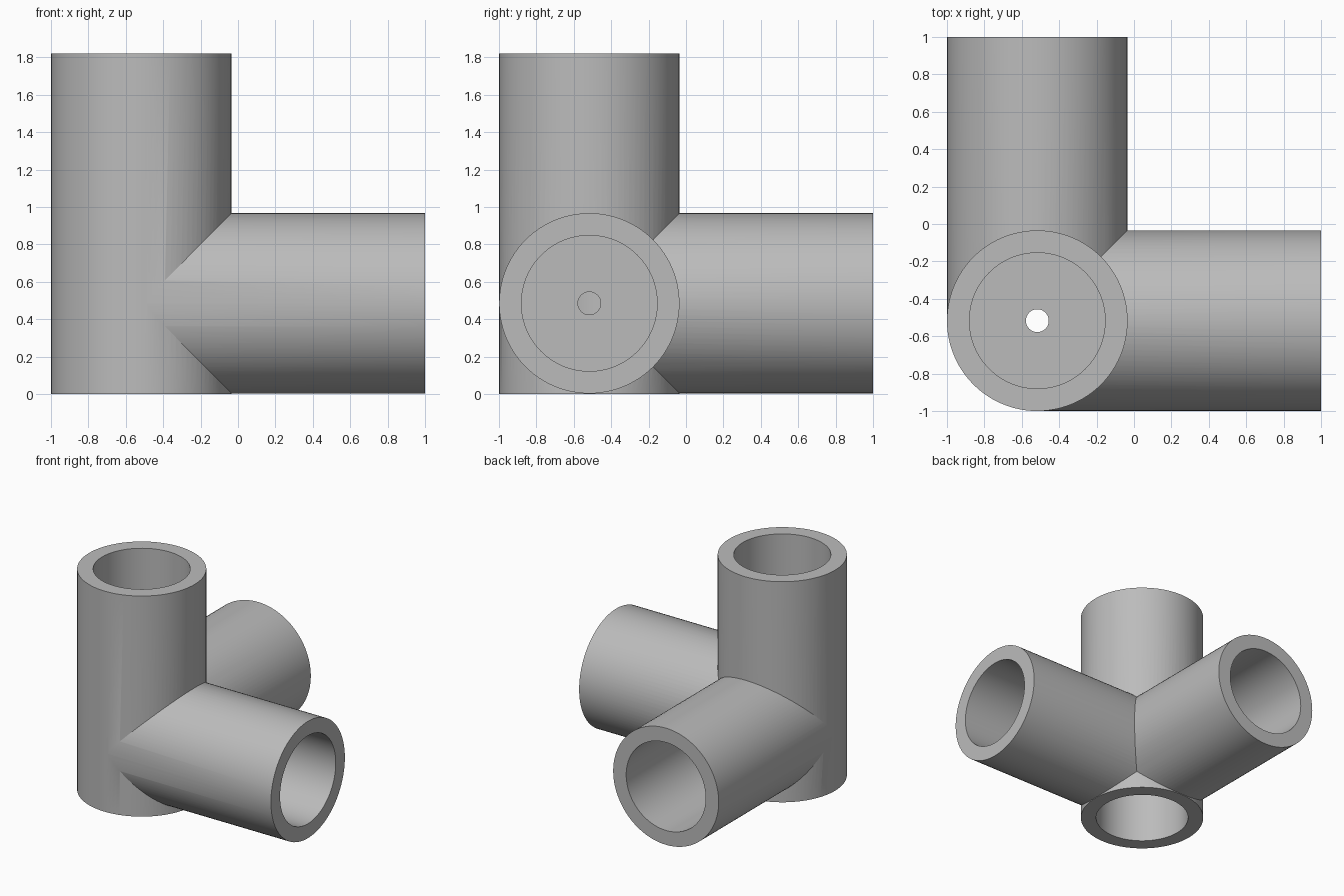
import bpy
from mathutils import Vector

cube = bpy.data.objects.get("Cube")
if cube:
    bpy.data.objects.remove(cube, do_unlink=True)

# Shared dimensions
OUTER, BORE, VENT = 0.483, 0.363, 0.061
AXIS = -0.517          # tube axis in x and y
MID = 0.485            # height of the side arms
HEIGHT = 1.82
DEPTH = 0.85           # socket depth of the upright
ARM_FLOOR = 0.09       # where the side sockets end

grey = bpy.data.materials.new("plain grey")
grey.use_nodes = True
colour = (0.5, 0.5, 0.5, 1)
grey.diffuse_color = colour
grey.node_tree.nodes["Principled BSDF"].inputs["Base Color"].default_value = colour


def tube(name, radius, axis, start, end):
    """Solid cylinder along one axis of the connector."""
    centre = Vector((AXIS, AXIS, MID))
    direction = Vector((0, 0, 0))
    i = "xyz".index(axis)
    direction[i] = 1
    centre[i] = (start + end) / 2
    bpy.ops.mesh.primitive_cylinder_add(
        vertices=96, radius=radius, depth=end - start, location=centre,
        rotation=direction.to_track_quat('Z', 'Y').to_euler())
    obj = bpy.context.object
    obj.name = name
    obj.data.materials.append(grey)
    return obj


def combine(target, other, operation):
    """Apply a boolean and discard the second solid."""
    mod = target.modifiers.new(other.name, 'BOOLEAN')
    mod.operation, mod.object, mod.solver = operation, other, 'EXACT'
    bpy.context.view_layer.objects.active = target
    bpy.ops.object.modifier_apply(modifier=mod.name)
    bpy.data.objects.remove(other, do_unlink=True)


# Upright tube with two side arms
body = tube("pipe_connector", OUTER, "z", 0, HEIGHT)
combine(body, tube("right_angle_arm", OUTER - 0.001, "x", AXIS, 1), 'UNION')
combine(body, tube("rear_arm", OUTER - 0.0015, "y", AXIS, 1), 'UNION')

# Sockets in the four open ends
sockets = [("z", HEIGHT - DEPTH, HEIGHT + 0.1), ("z", -0.1, DEPTH),
           ("x", ARM_FLOOR, 1.1), ("y", ARM_FLOOR, 1.1)]
for axis, start, end in sockets:
    combine(body, tube("socket", BORE, axis, start, end), 'DIFFERENCE')

# Small vent holes through the socket floors
vents = [("z", DEPTH - 0.1, HEIGHT - DEPTH + 0.1),
         ("x", AXIS, ARM_FLOOR + 0.1), ("y", AXIS, ARM_FLOOR + 0.1)]
for axis, start, end in vents:
    combine(body, tube("vent", VENT, axis, start, end), 'DIFFERENCE')

# Smooth walls with crisp rims
bpy.ops.object.select_all(action='DESELECT')
body.select_set(True)
bpy.context.view_layer.objects.active = body
bpy.ops.object.shade_smooth_by_angle(angle=0.35)
